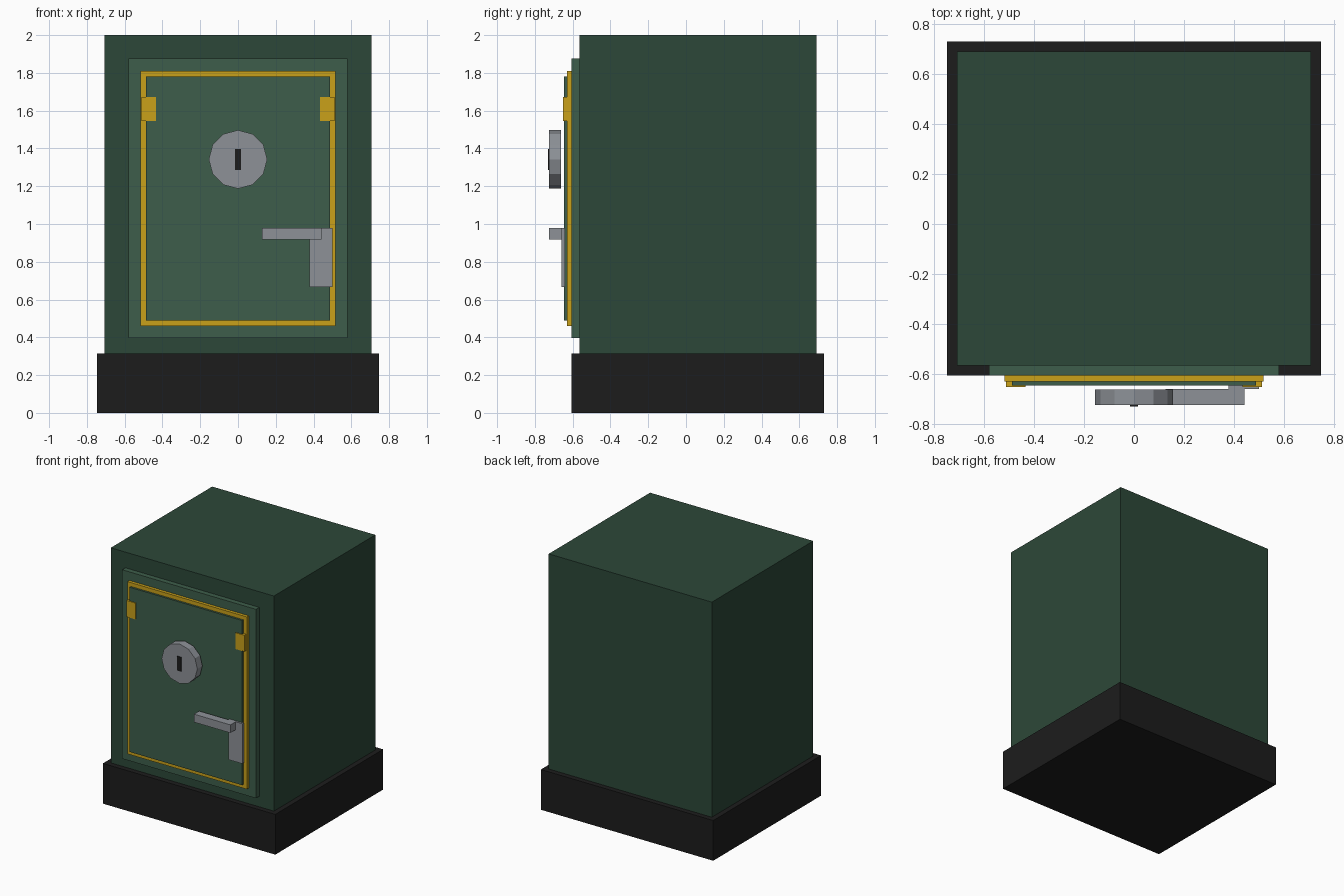
import bpy
from mathutils import Vector, Matrix
from math import pi

if "Cube" in bpy.data.objects:
    bpy.data.objects.remove(bpy.data.objects["Cube"])


def material(name, rgb):
    m = bpy.data.materials.new(name)
    m.diffuse_color = (*[(c / 255) ** 2.2 for c in rgb], 1)
    m.use_nodes = True
    m.node_tree.nodes["Principled BSDF"].inputs["Base Color"].default_value = m.diffuse_color
    return m


BODY = material("dark_green", (48, 73, 59))
DOOR = material("door_green", (64, 94, 76))
GOLD = material("gold", (200, 160, 32))
STEEL = material("steel", (140, 144, 150))
BLACK = material("black", (34, 34, 34))


def box(name, x, y, z, mat):
    """Axis-aligned box from (min, max) ranges."""
    lo, hi = Vector((x[0], y[0], z[0])), Vector((x[1], y[1], z[1]))
    bpy.ops.mesh.primitive_cube_add(size=1)
    ob = bpy.context.object
    ob.name = name
    ob.data.transform(Matrix.Diagonal((*(hi - lo), 1)))
    ob.location = (lo + hi) / 2
    ob.data.materials.append(mat)
    return ob


# plinth and cabinet
box("plinth", (-.747, .747), (-.605, .73), (0, .315), BLACK)
box("cabinet", (-.707, .707), (-.565, .69), (.315, 2), BODY)

# stepped door: surround, gold trim, raised panel
box("door_surround", (-.58, .58), (-.605, -.565), (.397, 1.877), DOOR)
box("gold_trim", (-.517, .517), (-.629, -.605), (.46, 1.81), GOLD)
box("door_panel", (-.487, .487), (-.645, -.629), (.49, 1.78), DOOR)

# hinges
for side, x in (("left", (-.511, -.433)), ("right", (.433, .511))):
    box("hinge_" + side, x, (-.652, -.629), (1.545, 1.673), GOLD)

# dial with keyhole
bpy.ops.mesh.primitive_cylinder_add(vertices=12, radius=.155, depth=.063,
                                    location=(0, -.693, 1.342), rotation=(pi / 2, 0, 0))
dial = bpy.context.object
dial.name = "dial"
dial.data.materials.append(STEEL)
box("keyhole", (-.016, .016), (-.73, -.72), (1.286, 1.398), BLACK)

# handle plate and lever
box("handle_plate", (.378, .5), (-.66, -.64), (.667, .98), STEEL)
box("handle_lever", (.126, .441), (-.724, -.66), (.917, .98), STEEL)
